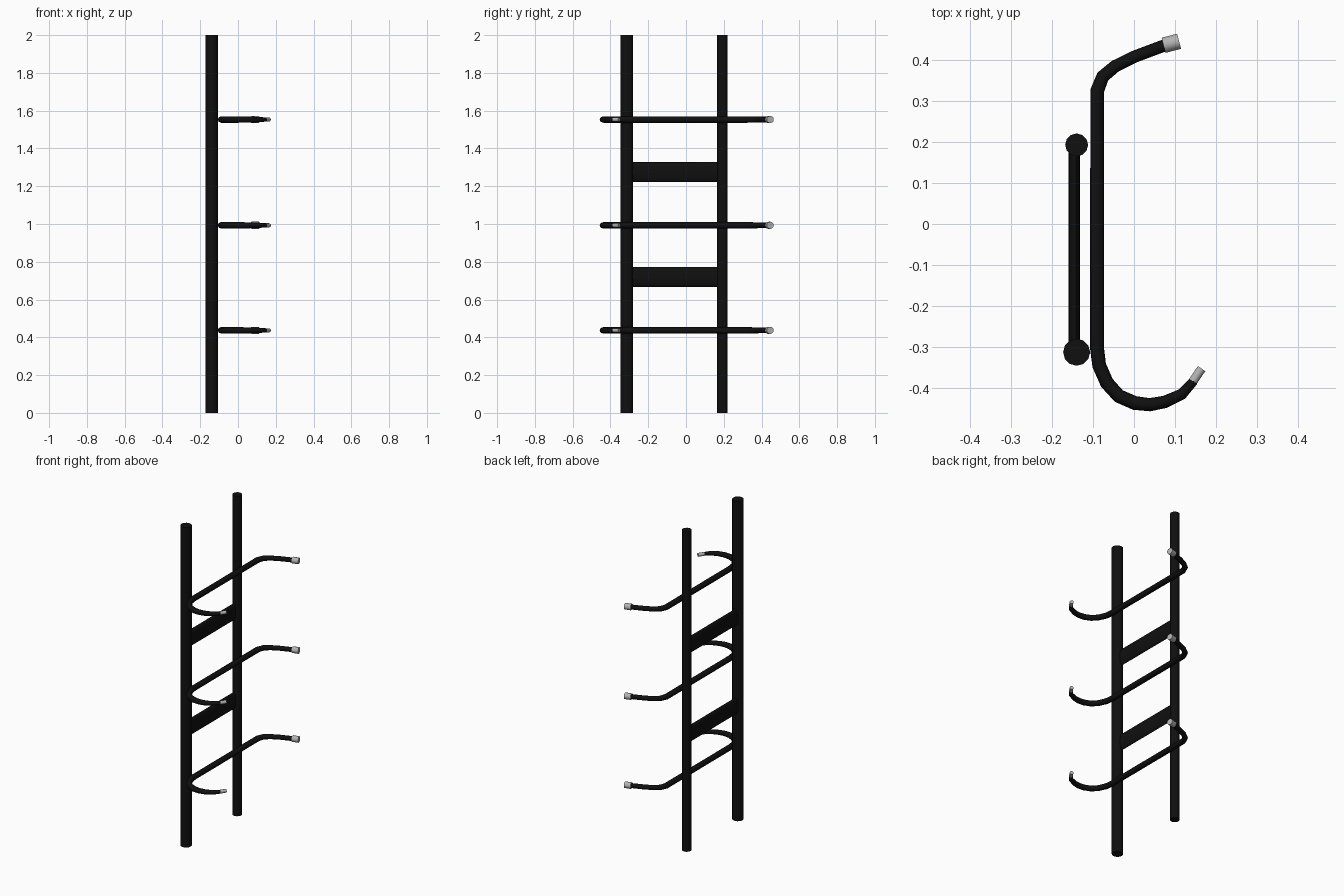
import bpy
import math
from mathutils import Vector

if "Cube" in bpy.data.objects:
    bpy.data.objects.remove(bpy.data.objects["Cube"])


def material(name, rgb):
    m = bpy.data.materials.new(name)
    m.use_nodes = True
    m.diffuse_color = (*rgb, 1)
    m.node_tree.nodes["Principled BSDF"].inputs["Base Color"].default_value = (*rgb, 1)
    return m


BLACK = material("black metal", (0.005, 0.005, 0.005))
GREY = material("grey end cap", (0.45, 0.45, 0.45))


def rod(name, start, end, radius, mat, sides=12, squash=(1, 1)):
    """Cylinder between two points, optionally squashed across its section."""
    a, b = Vector(start), Vector(end)
    bpy.ops.mesh.primitive_cylinder_add(vertices=sides, radius=radius,
                                        depth=(b - a).length, location=(a + b) / 2)
    ob = bpy.context.object
    ob.name = name
    ob.rotation_euler = (b - a).to_track_quat("Z", "X").to_euler()
    ob.scale = (*squash, 1)
    bpy.ops.object.transform_apply(location=False, rotation=False, scale=True)
    bpy.ops.object.shade_smooth_by_angle(angle=math.radians(40))
    ob.data.materials.append(mat)
    return ob


def tube(name, points, z, radius):
    """Bent tube through (x, y, thickness) points at height z."""
    cu = bpy.data.curves.new(name, "CURVE")
    cu.dimensions = "3D"
    cu.bevel_depth = radius
    cu.bevel_resolution = 2
    cu.use_fill_caps = True
    sp = cu.splines.new("POLY")
    sp.points.add(len(points) - 1)
    for p, (x, y, r) in zip(sp.points, points):
        p.co = (x, y, z, 1)
        p.radius = r
    sp.use_smooth = True
    cu.materials.append(BLACK)
    ob = bpy.data.objects.new(name, cu)
    bpy.context.collection.objects.link(ob)


# Upright poles
POLE_X = -0.14
rod("front_pole", (POLE_X, -0.313, 0), (POLE_X, -0.313, 2), 0.033, BLACK)
rod("back_pole", (POLE_X, 0.193, 0), (POLE_X, 0.193, 2), 0.028, BLACK)

# Flattened crossbars joining the poles
for label, z in (("lower", 0.72), ("upper", 1.275)):
    bar = rod(label + "_crossbar", (-0.146, -0.313, z), (-0.146, 0.193, z), 0.053, BLACK, 16)
    for v in bar.data.vertices:
        world = bar.rotation_euler.to_matrix() @ v.co
        world.x *= 0.26
        v.co = bar.rotation_euler.to_matrix().inverted() @ world

# Hooked rails: deep curl at the front, shallow bend at the back
RAIL = [(0.146, -0.383, 0.65), (0.117, -0.415, 0.8), (0.076, -0.434, 0.9),
        (0.039, -0.441, 0.95), (0.002, -0.437, 1), (-0.037, -0.42, 1),
        (-0.066, -0.388, 1), (-0.085, -0.345, 1), (-0.09, -0.305, 1),
        (-0.09, 0.325, 1), (-0.076, 0.36, 0.95), (-0.046, 0.385, 0.9),
        (0, 0.408, 0.88), (0.08, 0.438, 0.88)]
for label, z in (("lower", 0.437), ("middle", 0.993), ("upper", 1.553)):
    tube(label + "_rail", RAIL, z, 0.017)
    rod(label + "_front_cap", (0.144, -0.384, z), (0.165, -0.353, z), 0.011, GREY)
    rod(label + "_back_cap", (0.072, 0.436, z), (0.110, 0.446, z), 0.019, GREY)
